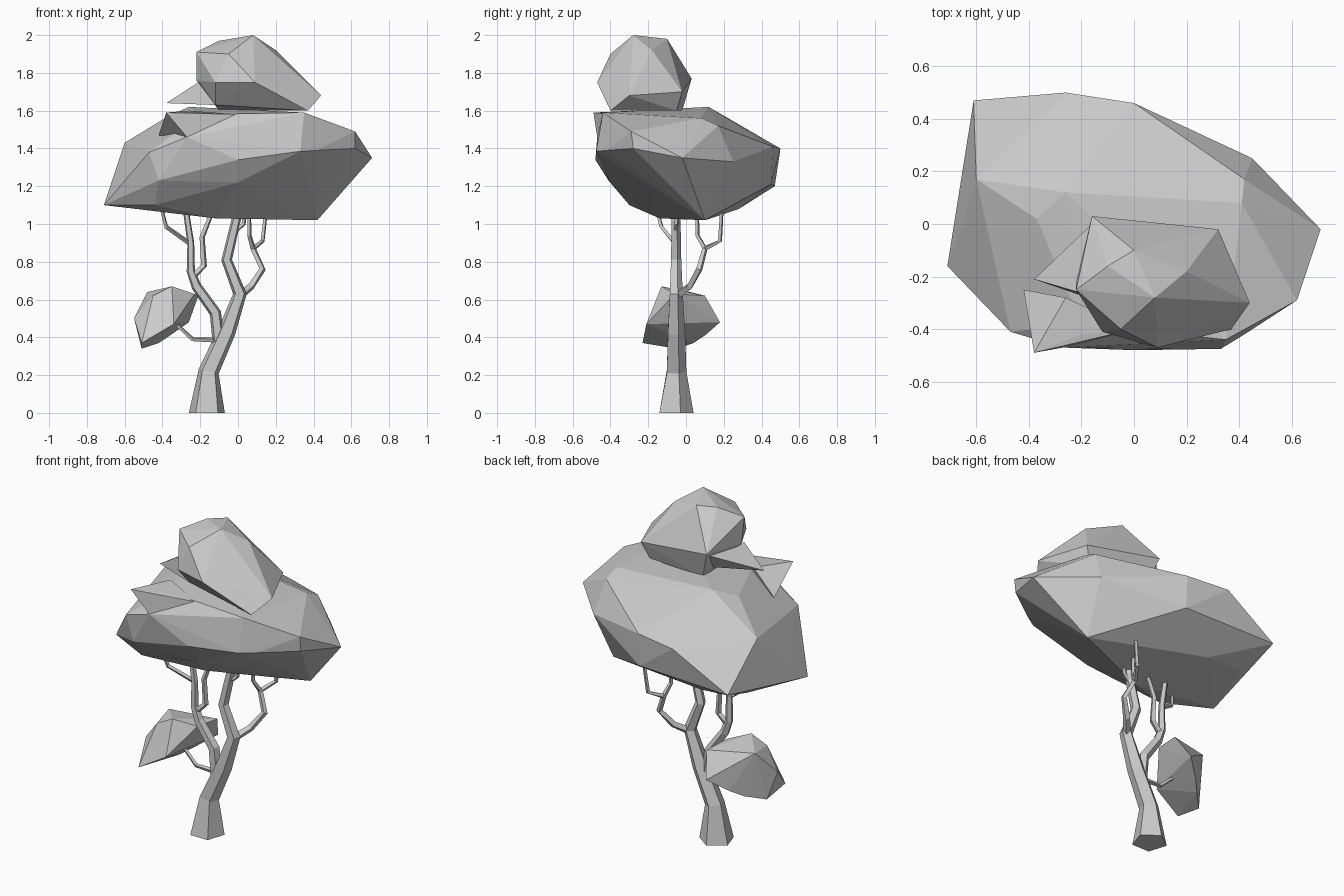
import bpy
import bmesh
from mathutils import Vector
from math import cos, sin, tau

default_cube = bpy.data.objects.get("Cube")
if default_cube:
    bpy.data.objects.remove(default_cube, do_unlink=True)

# One plain grey for the whole tree
grey = bpy.data.materials.new("plain_grey")
grey.use_nodes = True
colour = (.6, .6, .6, 1)
grey.diffuse_color = colour
grey.node_tree.nodes["Principled BSDF"].inputs["Base Color"].default_value = colour


def finish(name, bm):
    """Turn a bmesh into a flat-shaded object with outward normals."""
    bmesh.ops.recalc_face_normals(bm, faces=bm.faces)
    mesh = bpy.data.meshes.new(name)
    bm.to_mesh(mesh)
    bm.free()
    mesh.materials.append(grey)
    obj = bpy.data.objects.new(name, mesh)
    bpy.context.collection.objects.link(obj)
    return obj


def foliage(name, corners):
    """Faceted leaf mass: the convex hull of a few corner points."""
    bm = bmesh.new()
    verts = [bm.verts.new(corner) for corner in corners]
    result = bmesh.ops.convex_hull(bm, input=verts)
    unused = {g for g in result["geom_interior"] if isinstance(g, bmesh.types.BMVert)}
    bmesh.ops.delete(bm, geom=list(unused), context='VERTS')
    return finish(name, bm)


def limb(name, path, sides=5):
    """Tapered limb swept along (x, y, z, radius) joints, one flat side to the front."""
    bm = bmesh.new()
    points = [Vector(joint[:3]) for joint in path]
    rings = []
    for i, joint in enumerate(path):
        before = points[max(i - 1, 0)]
        after = points[min(i + 1, len(points) - 1)]
        along = (after - before).normalized()
        if points[i].z == 0:
            along = Vector((0, 0, 1))
        across = Vector((0, 1, 0)).cross(along).normalized()
        up = along.cross(across)
        ring = []
        for k in range(sides):
            angle = tau * (k + .25) / sides
            offset = across * cos(angle) + up * sin(angle)
            ring.append(bm.verts.new(points[i] + offset * joint[3]))
        rings.append(ring)
    for lower, upper in zip(rings, rings[1:]):
        for k in range(sides):
            n = (k + 1) % sides
            bm.faces.new((lower[k], lower[n], upper[n], upper[k]))
    bm.faces.new(rings[0])
    bm.faces.new(rings[-1])
    return finish(name, bm)


# Trunk and the limbs that carry the main crown
limb("trunk", [
    (-.165, -.06, 0, .1), (-.155, -.055, .22, .057), (-.06, -.055, .43, .05),
    (.01, -.055, .63, .038), (-.06, -.055, .81, .03), (-.01, -.055, 1.02, .026),
    (0, -.055, 1.12, .024)])
limb("left_limb", [
    (-.1, -.06, .36, .035), (-.12, -.06, .53, .032), (-.22, -.06, .67, .028),
    (-.25, -.06, .75, .023), (-.25, -.06, .9, .019), (-.28, -.06, 1.1, .016)])

# Thin branches and twigs
limb("left_branch", [
    (-.26, -.06, .9, .013), (-.38, -.13, .985, .012), (-.41, -.16, 1.1, .009)], 4)
limb("inner_branch", [
    (-.24, -.06, .72, .018), (-.18, -.055, .78, .017),
    (-.19, -.055, .93, .015), (-.13, -.055, 1.08, .012)], 4)
limb("right_branch", [
    (.01, -.05, .62, .022), (.07, .02, .67, .02), (.13, .07, .76, .018),
    (.08, .1, .87, .015), (.06, .06, .94, .012), (.06, .06, 1.08, .01)], 4)
limb("right_twig", [
    (.08, .1, .87, .014), (.13, .18, .91, .012), (.15, .19, 1.08, .01)], 4)
limb("top_twig", [
    (-.02, -.055, .96, .014), (.03, -.05, 1, .012), (.04, -.05, 1.1, .01)], 4)
limb("low_branch", [
    (-.1, -.06, .385, .015), (-.24, -.06, .39, .012), (-.36, -.05, .5, .009)], 4)

# Broad main crown
foliage("main_crown", [
    # underside
    (-.71, -.16, 1.1), (-.44, -.3, 1.1), (-.12, -.14, 1.03), (.42, .1, 1.02),
    (-.42, -.41, 1.23), (0, -.4, 1.22), (-.3, .28, 1.08), (-.58, .24, 1.12),
    # widest rim
    (-.61, .47, 1.2), (-.26, .5, 1.4), (0, .46, 1.41), (0, .45, 1.21),
    (.45, .25, 1.33), (.71, -.02, 1.35), (.62, -.29, 1.49), (.62, -.28, 1.4),
    (.42, -.42, 1.39), (.33, -.475, 1.385), (0, -.48, 1.34), (-.47, -.41, 1.38),
    (-.27, -.47, 1.46),
    # upper shoulders
    (-.66, -.04, 1.24), (-.6, .17, 1.43), (.42, .17, 1.52), (.41, .08, 1.56),
    (-.26, .12, 1.62), (.35, -.44, 1.59), (-.37, .02, 1.57), (-.2, -.38, 1.58)])
foliage("crown_front_spike", [
    (-.38, -.49, 1.59), (-.42, -.25, 1.47), (-.27, -.47, 1.46), (-.2, -.42, 1.59),
    (-.26, -.28, 1.6), (0, -.4, 1.58)])

# Rounded upper crown with a side point
foliage("upper_crown", [
    (.08, -.28, 2), (0, -.1, 1.98), (-.1, -.16, 1.97), (-.22, -.25, 1.91),
    (-.05, -.4, 1.9), (.2, -.18, 1.92), (.44, -.3, 1.68), (.09, -.47, 1.75),
    (-.12, -.41, 1.75), (.37, -.4, 1.6), (.32, -.02, 1.7), (-.16, .03, 1.77),
    (-.12, -.3, 1.63), (.28, -.05, 1.6), (-.1, -.02, 1.6), (-.22, -.22, 1.76)])
foliage("upper_crown_spike", [
    (-.38, -.21, 1.64), (-.21, -.26, 1.75), (-.16, 0, 1.75), (-.12, -.3, 1.63),
    (-.1, -.05, 1.65)])

# Small low leaf cluster
foliage("low_cluster", [
    (-.55, -.1, .5), (-.48, .02, .64), (-.35, -.13, .67), (-.21, .1, .62),
    (-.23, -.06, .63), (-.26, .18, .48), (-.36, .1, .41), (-.51, -.23, .37),
    (-.51, -.05, .34), (-.34, -.21, .47), (-.42, .04, .37), (-.45, -.14, .62)])
